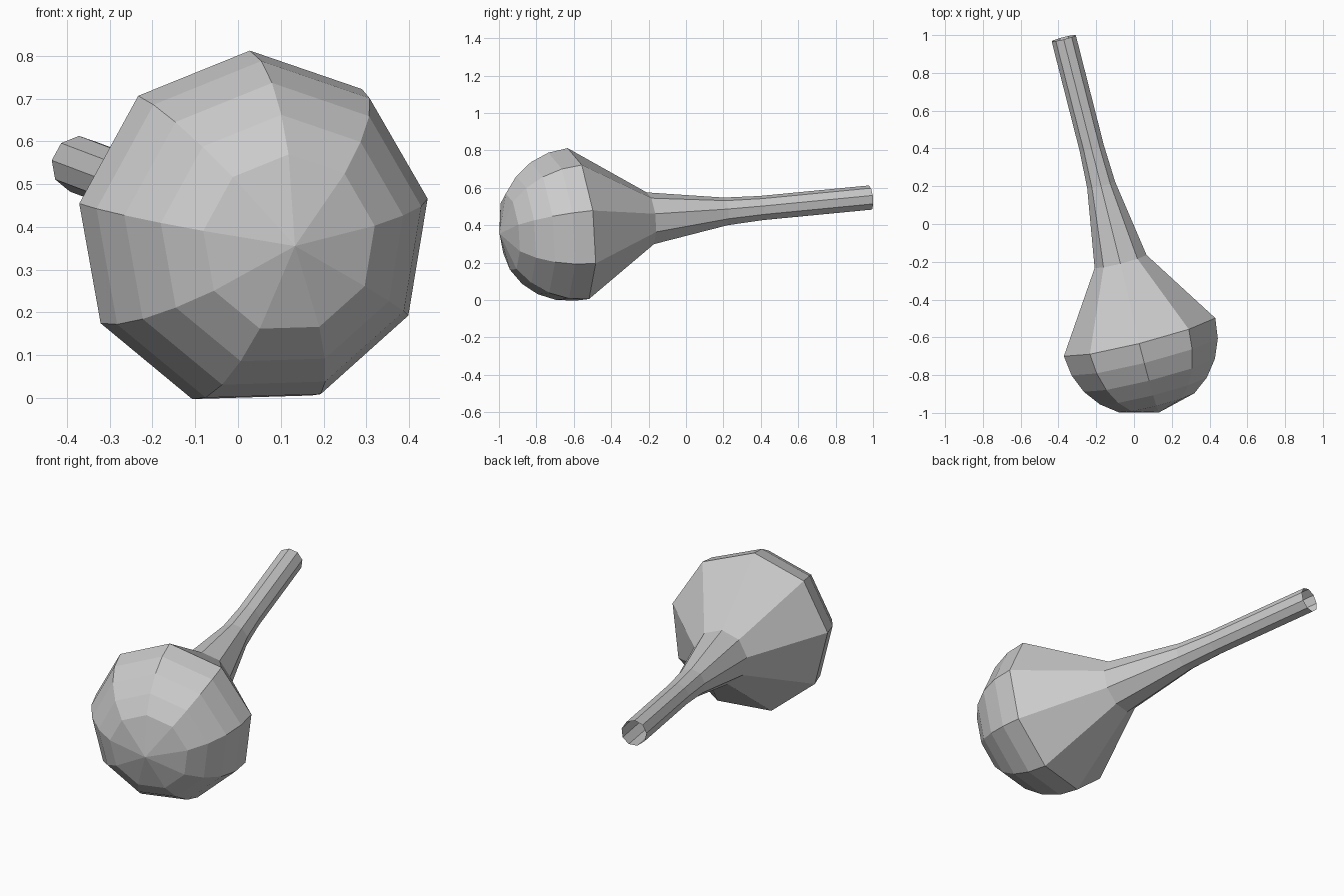
import bpy, bmesh
from math import sin, cos, radians, tau
from mathutils import Vector

if "Cube" in bpy.data.objects:
    bpy.data.objects.remove(bpy.data.objects["Cube"])

SIDES = 9
BULB_R = 0.42

# Tilted straight axis running from the bulb centre to the open neck end
centre = Vector((0.03, -0.592, 0.394))
axis = Vector((-0.246, 0.965, 0.093)).normalized()
up = Vector((0, -0.12, 1))
up = (up - axis * up.dot(axis)).normalized()
side = up.cross(axis)

# Profile: (distance along axis, radius) - round bulb, cone shoulder, long neck
profile = [(-BULB_R * cos(radians(a)), BULB_R * sin(radians(a)))
           for a in (30, 45, 60, 75, 90)]
profile += [(0.41, 0.144), (0.83, 0.077), (1.03, 0.067), (1.633, 0.067)]

bm = bmesh.new()


def ring(t, r):
    return [bm.verts.new(centre + axis * t
                         + (up * cos(tau * i / SIDES) + side * sin(tau * i / SIDES)) * r)
            for i in range(SIDES)]


rings = [ring(t, r) for t, r in profile]
pole = bm.verts.new(centre - axis * BULB_R)

# Rounded tip fan and body walls (neck end stays open)
for i in range(SIDES):
    j = (i + 1) % SIDES
    bm.faces.new((pole, rings[0][i], rings[0][j]))
    for a, b in zip(rings, rings[1:]):
        bm.faces.new((a[i], b[i], b[j], a[j]))
bmesh.ops.recalc_face_normals(bm, faces=bm.faces)

mesh = bpy.data.meshes.new("hollow_bulb")
bm.to_mesh(mesh)
bm.free()
bpy.context.collection.objects.link(bpy.data.objects.new("hollow_bulb", mesh))
